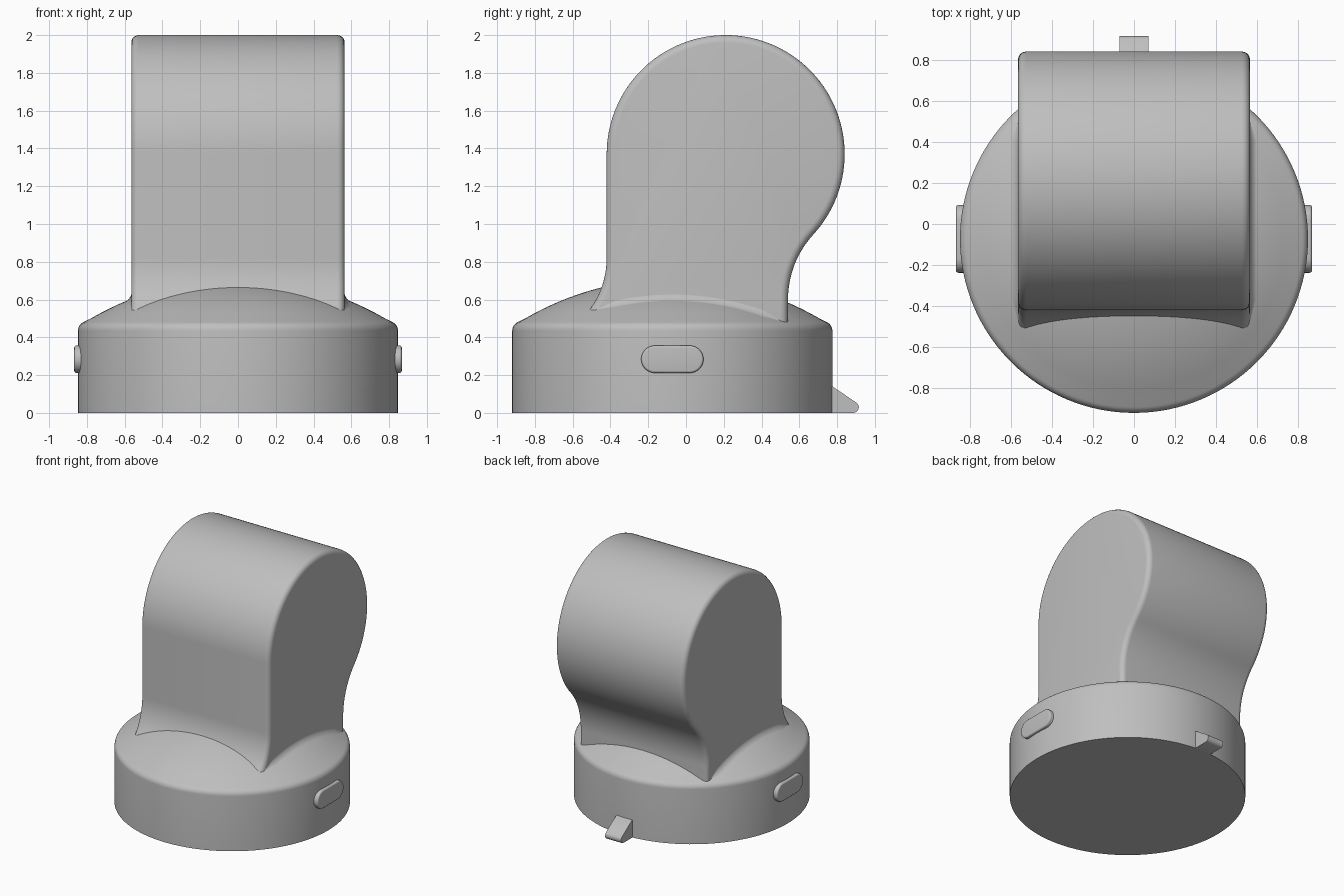
import bpy, bmesh, math
from mathutils import Vector

cube = bpy.data.objects.get("Cube")
if cube:
    bpy.data.objects.remove(cube, do_unlink=True)

grey = bpy.data.materials.new("plain_grey")
grey.use_nodes = True
tone = (0.52, 0.52, 0.52, 1)
grey.diffuse_color = tone
grey.node_tree.nodes["Principled BSDF"].inputs["Base Color"].default_value = tone

CY, RADIUS = -0.0725, 0.8475       # base centre in y, base radius
APEX, DOME_R = 0.71, 1.55          # top of the dome and its curvature
HALF = 0.565                       # half width of the head


def dome_z(r):
    return APEX - DOME_R + math.sqrt(DOME_R ** 2 - r ** 2)


def arc(cy, cz, r, start, end, n):
    angles = [math.radians(start + (end - start) * i / n) for i in range(n + 1)]
    return [(cy + r * math.cos(a), cz + r * math.sin(a)) for a in angles]


def finish(bm, name, angle=35):
    bmesh.ops.recalc_face_normals(bm, faces=bm.faces)
    mesh = bpy.data.meshes.new(name)
    bm.to_mesh(mesh)
    bm.free()
    obj = bpy.data.objects.new(name, mesh)
    bpy.context.collection.objects.link(obj)
    mesh.materials.append(grey)
    bpy.ops.object.select_all(action="DESELECT")
    obj.select_set(True)
    bpy.context.view_layer.objects.active = obj
    bpy.ops.object.shade_smooth_by_angle(angle=math.radians(angle))
    return obj


def extrude_yz(name, outline, x0, x1, bevel=0.0):
    """Extrude a (y, z) outline along x, with optional rounded end rims."""
    bm = bmesh.new()
    face = bm.faces.new([bm.verts.new((x0, y, z)) for y, z in outline])
    ext = bmesh.ops.extrude_face_region(bm, geom=[face])
    moved = [v for v in ext["geom"] if isinstance(v, bmesh.types.BMVert)]
    bmesh.ops.translate(bm, verts=moved, vec=(x1 - x0, 0, 0))
    if bevel:
        rims = [e for e in bm.edges if abs(e.verts[0].co.x - e.verts[1].co.x) < 1e-5]
        bmesh.ops.bevel(bm, geom=rims, offset=bevel, segments=5, profile=0.5,
                        affect="EDGES", clamp_overlap=True)
    return finish(bm, name)


# Round base: wall, rounded shoulder and shallow dome, spun about z
profile = [(0, 0), (RADIUS, 0)]
profile += arc(RADIUS - 0.05, 0.435, 0.05, 0, 65, 6)
profile += [(r, dome_z(r)) for r in [0.78 * (1 - i / 16) for i in range(17)]]
bm = bmesh.new()
verts = [bm.verts.new((r, CY, z)) for r, z in profile]
edges = [bm.edges.new(pair) for pair in zip(verts, verts[1:])]
bmesh.ops.spin(bm, geom=verts + edges, cent=(0, CY, 0), axis=(0, 0, 1),
               angle=math.tau, steps=128)
bmesh.ops.remove_doubles(bm, verts=bm.verts, dist=1e-4)
finish(bm, "round_base")

# Head: drum on a neck, flaring at the front foot and curving in at the back
R = 0.63
back_r = 0.508
back_tangent = math.degrees(math.atan2(-0.77, 0.838))
outline = arc(0.21, 1.37, R, back_tangent, 180, 72)
outline += arc(-0.88, 0.82, 0.46, 0, -44, 14)
outline += [(-0.545, 0.3), (0.54, 0.3)]
outline += arc(1.048, 0.6, back_r, 180, 180 + back_tangent, 16)[:-1]
extrude_yz("head", outline, -HALF, HALF, 0.04)

# Soft blend strips where the head sides meet the dome
for side, label in ((1, "left"), (-1, "right")):
    bm = bmesh.new()
    rows = []
    for i in range(41):
        y = -0.47 + 0.98 * i / 40
        size = 0.035 * min(1, (min(i, 40 - i) + 1) / 5)
        row = []
        for k in range(7):
            a = math.radians(90 * k / 6)
            x = HALF - 0.002 + size * (1 - math.cos(a))
            lift = size * (1 - math.sin(a))
            z = dome_z(math.hypot(x, y - CY)) + lift - 0.001
            row.append(bm.verts.new((side * x, y, z)))
        rows.append(row)
    for a, b in zip(rows, rows[1:]):
        for k in range(6):
            bm.faces.new((a[k], a[k + 1], b[k + 1], b[k]))
    bmesh.ops.recalc_face_normals(bm, faces=bm.faces)
    strip = finish(bm, label + "_side_blend")
    # open strip: make sure it faces up and out
    if strip.data.polygons[120].normal.dot(Vector((side, 0, 1))) < 0:
        strip.data.flip_normals()

# Pill-shaped side buttons
pill = arc(CY + 0.0925, 0.284, 0.0725, -90, 90, 16)
pill += arc(CY - 0.0925, 0.284, 0.0725, 90, 270, 16)
extrude_yz("left_button", pill, 0.78, 0.867, 0.012)
extrude_yz("right_button", pill, -0.867, -0.78, 0.012)

# Wedge tab at the back of the base
tab = [(0.72, 0), (0.89, 0)] + arc(0.885, 0.03, 0.03, -60, 57, 8) + [(0.775, 0.14), (0.72, 0.14)]
extrude_yz("rear_tab", tab, -0.07, 0.07)
